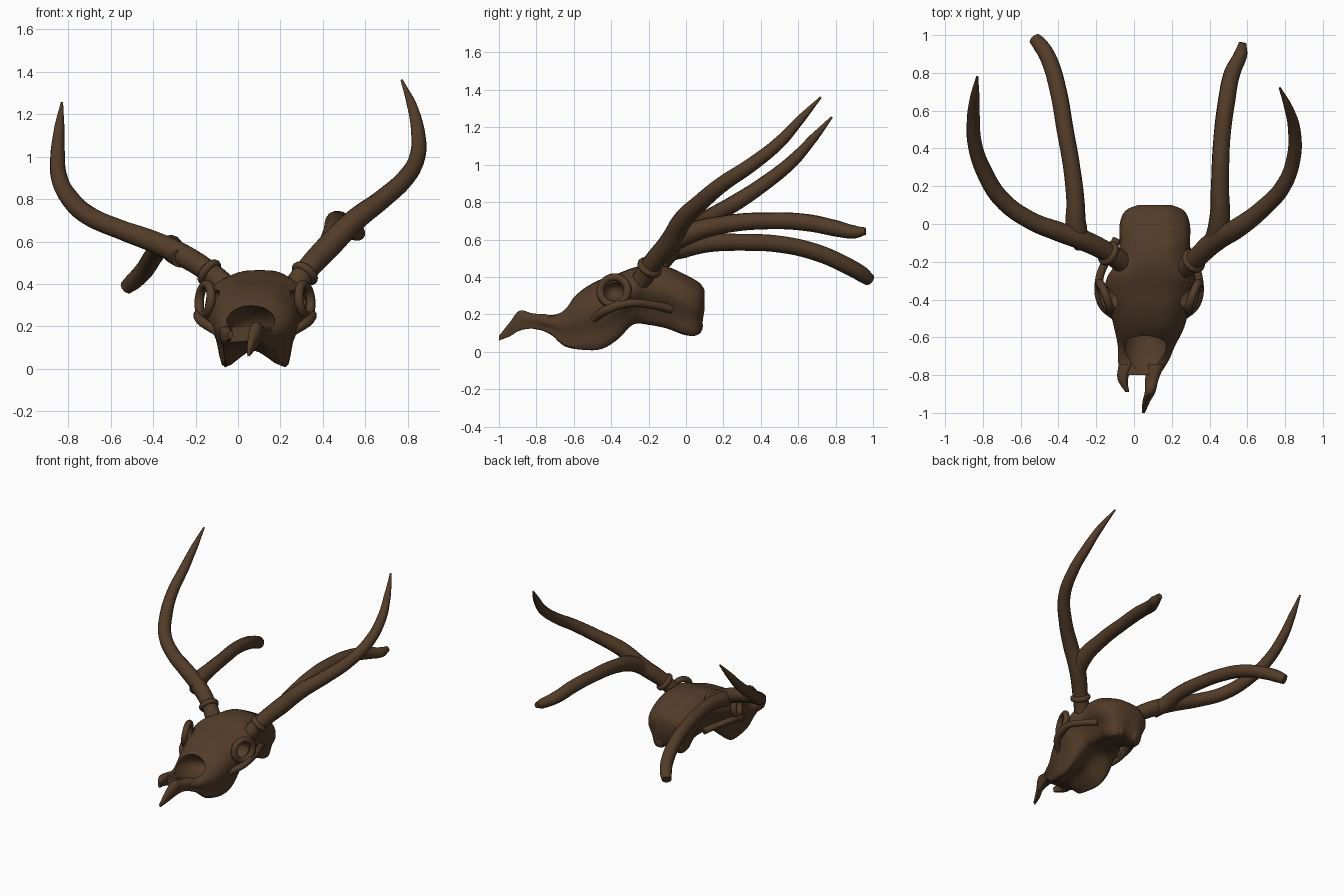
import bpy, bmesh, math
from mathutils import Vector

if "Cube" in bpy.data.objects:
    bpy.data.objects.remove(bpy.data.objects["Cube"])

bone = bpy.data.materials.new("dark_brown_bone")
bone.diffuse_color = (0.085, 0.045, 0.022, 1)
bone.use_nodes = True
bone.node_tree.nodes["Principled BSDF"].inputs["Base Color"].default_value = bone.diffuse_color
CX = 0.08  # skull centre line


def finish(ob, name, angle=40):
    ob.name = name
    ob.data.materials.clear()
    ob.data.materials.append(bone)
    bpy.ops.object.select_all(action='DESELECT')
    ob.select_set(True)
    bpy.context.view_layer.objects.active = ob
    bpy.ops.object.shade_smooth_by_angle(angle=math.radians(angle))
    return ob


def spline(pts, n, closed):
    """Smooth curve through all points."""
    out, m = [], len(pts)
    get = (lambda i: pts[i % m]) if closed else (lambda i: pts[max(0, min(m - 1, i))])
    for i in range(m if closed else m - 1):
        a, b, c, d = (get(i + k) for k in (-1, 0, 1, 2))
        for s in range(n):
            t = s / n
            out.append(0.5 * (2 * b + (c - a) * t + (2 * a - 5 * b + 4 * c - d) * t * t
                              + (3 * b - a - 3 * c + d) * t ** 3))
    if not closed:
        out.append(pts[-1].copy())
    return out


def loft(name, sections):
    """Sections: y, centre x, half width, top z, bottom z, middle bottom z, bottom ratio."""
    rings = []
    for y, cx, w, zt, zb, zp, r in sections:
        h = zt - zb
        half = [(0.5 * w, zt - 0.03 * h), (0.9 * w, zt - 0.2 * h), (w, zt - 0.45 * h),
                ((0.5 + 0.5 * r) * w, zb + 0.28 * h), (r * w, zb)]
        ring = [(0, zt)] + half + [(0, zp)] + [(-x, z) for x, z in reversed(half)]
        rings.append(spline([Vector((cx + x, y, z)) for x, z in ring], 4, True))
    cols = [spline(list(c), 4, False) for c in zip(*rings)]
    bm = bmesh.new()
    grid = [[bm.verts.new(p) for p in c] for c in cols]
    m = len(grid)
    for i in range(m):
        a, b = grid[i], grid[(i + 1) % m]
        for j in range(len(a) - 1):
            bm.faces.new((a[j], a[j + 1], b[j + 1], b[j]))
    bm.faces.new([c[0] for c in grid])
    bm.faces.new([c[-1] for c in grid])
    bmesh.ops.recalc_face_normals(bm, faces=bm.faces)
    me = bpy.data.meshes.new(name)
    bm.to_mesh(me)
    bm.free()
    ob = bpy.data.objects.new(name, me)
    bpy.context.collection.objects.link(ob)
    return finish(ob, name)


def tube(name, pts):
    """Round tube through (x, y, z, radius) points."""
    cu = bpy.data.curves.new(name, 'CURVE')
    cu.dimensions = '3D'
    cu.bevel_depth, cu.bevel_resolution, cu.resolution_u = 1, 4, 8
    cu.use_fill_caps = True
    sp = cu.splines.new('BEZIER')
    sp.bezier_points.add(len(pts) - 1)
    for bp, p in zip(sp.bezier_points, pts):
        bp.co, bp.radius = p[:3], p[3]
        bp.handle_left_type = bp.handle_right_type = 'AUTO'
    ob = bpy.data.objects.new(name, cu)
    bpy.context.collection.objects.link(ob)
    bpy.ops.object.select_all(action='DESELECT')
    ob.select_set(True)
    bpy.context.view_layer.objects.active = ob
    bpy.ops.object.convert(target='MESH')
    return finish(bpy.context.object, name, 60)


def ball(name, loc, size, rot=(0, 0, 0)):
    bpy.ops.mesh.primitive_uv_sphere_add(segments=24, ring_count=16, location=loc, rotation=rot)
    ob = bpy.context.object
    ob.scale = size
    return finish(ob, name)


def ring(name, loc, axis, major, minor, squash=1):
    bpy.ops.mesh.primitive_torus_add(location=loc, major_radius=major, minor_radius=minor,
                                     major_segments=28, minor_segments=10,
                                     rotation=Vector(axis).to_track_quat('Z', 'Y').to_euler())
    ob = bpy.context.object
    ob.scale = (1, squash, 1)
    return finish(ob, name)


# Skull: brain case, brow, cheeks with tooth rows, muzzle
skull = loft("skull", [
    (0.10, 0.11, 0.09, 0.33, 0.23, 0.23, 0.6),
    (0.07, 0.11, 0.155, 0.37, 0.10, 0.12, 0.6),
    (0.00, 0.11, 0.185, 0.41, 0.09, 0.11, 0.6),
    (-0.10, 0.11, 0.185, 0.455, 0.13, 0.13, 0.5),
    (-0.20, 0.10, 0.19, 0.465, 0.15, 0.15, 0.5),
    (-0.28, 0.09, 0.23, 0.45, 0.15, 0.16, 0.5),
    (-0.36, 0.08, 0.235, 0.42, 0.07, 0.14, 0.6),
    (-0.45, 0.08, 0.21, 0.39, 0.015, 0.10, 0.68),
    (-0.55, 0.08, 0.185, 0.335, 0.01, 0.09, 0.74),
    (-0.65, 0.065, 0.15, 0.245, 0.03, 0.09, 0.78),
    (-0.72, 0.05, 0.135, 0.20, 0.09, 0.11, 0.8),
    (-0.80, 0.03, 0.105, 0.20, 0.125, 0.13, 0.8)])

# Hollows: eye sockets and nose cavity
cutters = [ball("nose_cutter", (0.06, -0.665, 0.235), (0.115, 0.19, 0.085), (-0.3, 0, 0))]
for s in (-1, 1):
    cutters.append(ball("eye_cutter", (CX + s * 0.25, -0.39, 0.325), (0.12, 0.065, 0.06)))
for c in cutters:
    m = skull.modifiers.new("cut", 'BOOLEAN')
    m.object, m.operation, m.solver = c, 'DIFFERENCE', 'EXACT'
bpy.context.view_layer.update()
dg = bpy.context.evaluated_depsgraph_get()
cut_mesh = bpy.data.meshes.new_from_object(skull.evaluated_get(dg))
skull.modifiers.clear()
skull.data = cut_mesh
for c in cutters:
    bpy.data.objects.remove(c)
finish(skull, "skull")

# Two broken front prongs of the muzzle
loft("short_muzzle_prong", [
    (-0.74, -0.04, 0.04, 0.20, 0.11, 0.11, 0.6),
    (-0.82, -0.06, 0.028, 0.20, 0.125, 0.125, 0.6),
    (-0.89, -0.035, 0.01, 0.18, 0.14, 0.14, 0.6)])
loft("long_muzzle_prong", [
    (-0.74, 0.12, 0.045, 0.20, 0.11, 0.11, 0.6),
    (-0.82, 0.095, 0.036, 0.205, 0.125, 0.125, 0.6),
    (-0.89, 0.085, 0.028, 0.22, 0.115, 0.115, 0.6),
    (-0.94, 0.065, 0.02, 0.16, 0.085, 0.085, 0.6),
    (-1.00, 0.05, 0.008, 0.085, 0.06, 0.06, 0.6)])

# Eye rims, cheek arches and neck joints on both sides
for s, side in ((-1, "left"), (1, "right")):
    ring(side + "_eye_rim", (CX + s * 0.235, -0.385, 0.325), (s * 0.93, -0.35, 0.1),
         0.078, 0.022, 0.95)
    tube(side + "_cheek_arch", [(CX + s * 0.17, -0.50, 0.17, 0.02), (CX + s * 0.25, -0.42, 0.225, 0.024),
                                (CX + s * 0.265, -0.30, 0.26, 0.022), (CX + s * 0.22, -0.18, 0.25, 0.022),
                                (CX + s * 0.17, -0.08, 0.23, 0.025)])
    ball(side + "_neck_joint", (0.11 + s * 0.06, 0.055, 0.14), (0.04, 0.035, 0.05))

# Right antler
tube("right_antler_beam", [
    (0.25, -0.25, 0.36, 0.055), (0.32, -0.19, 0.46, 0.053), (0.43, -0.09, 0.58, 0.058),
    (0.55, -0.02, 0.70, 0.053), (0.68, 0.08, 0.80, 0.046), (0.79, 0.20, 0.90, 0.042),
    (0.845, 0.35, 1.00, 0.038), (0.848, 0.50, 1.12, 0.033), (0.82, 0.61, 1.24, 0.024),
    (0.772, 0.72, 1.36, 0.006)])
tube("right_back_tine", [
    (0.41, -0.12, 0.55, 0.05), (0.45, 0.0, 0.625, 0.056), (0.455, 0.2, 0.68, 0.048),
    (0.465, 0.45, 0.70, 0.045), (0.49, 0.65, 0.69, 0.046), (0.52, 0.80, 0.66, 0.044),
    (0.565, 0.90, 0.64, 0.036), (0.575, 0.96, 0.645, 0.02)])
ring("right_burr", (0.315, -0.195, 0.45), (0.6, 0.5, 0.75), 0.05, 0.02)

# Left antler
tube("left_antler_beam", [
    (-0.05, -0.21, 0.38, 0.058), (-0.14, -0.15, 0.46, 0.052), (-0.26, -0.09, 0.535, 0.055),
    (-0.40, -0.04, 0.60, 0.052), (-0.55, 0.02, 0.655, 0.047), (-0.70, 0.13, 0.72, 0.046),
    (-0.79, 0.27, 0.80, 0.044), (-0.842, 0.42, 0.90, 0.039), (-0.85, 0.57, 1.02, 0.034),
    (-0.842, 0.68, 1.14, 0.024), (-0.83, 0.78, 1.255, 0.006)])
tube("left_back_tine", [
    (-0.27, -0.12, 0.52, 0.045), (-0.305, -0.02, 0.555, 0.056), (-0.31, 0.12, 0.58, 0.048),
    (-0.33, 0.30, 0.585, 0.045), (-0.365, 0.50, 0.575, 0.045), (-0.40, 0.70, 0.53, 0.045),
    (-0.45, 0.87, 0.455, 0.044), (-0.49, 0.94, 0.415, 0.042), (-0.525, 0.98, 0.385, 0.034)])
ring("left_burr", (-0.135, -0.155, 0.455), (-0.7, 0.45, 0.55), 0.05, 0.02)
